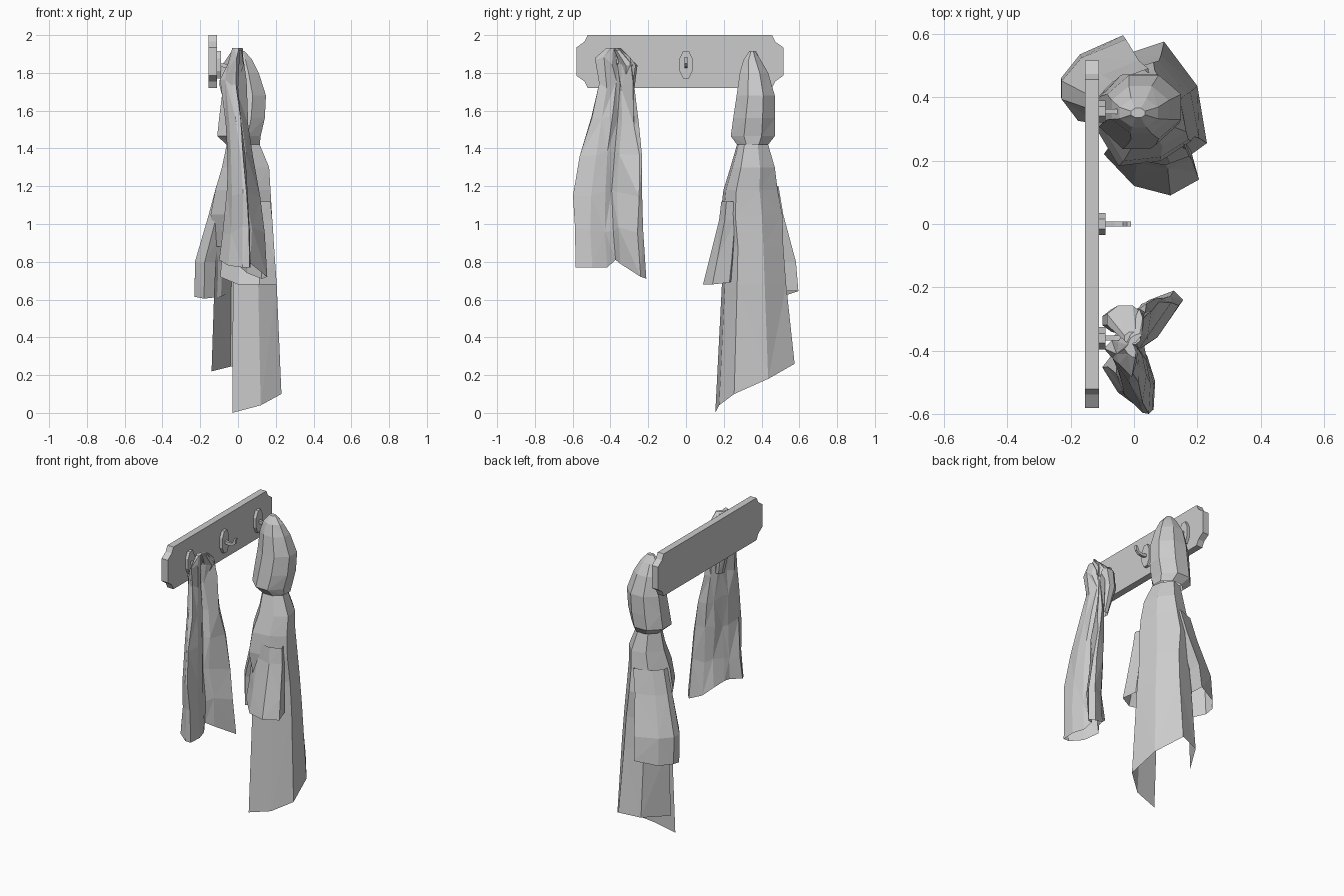
import bpy
import random

random.seed(4)


def make(name, verts, faces):
    me = bpy.data.meshes.new(name)
    me.from_pydata(verts, [], faces)
    me.update()
    ob = bpy.data.objects.new(name, me)
    bpy.context.collection.objects.link(ob)
    return ob


def prism_x(name, pts, x0, x1):
    """Extrude a (y, z) outline along x."""
    n = len(pts)
    v = [(x, y, z) for x in (x0, x1) for y, z in pts]
    f = [(i, (i + 1) % n, n + (i + 1) % n, n + i) for i in range(n)]
    return make(name, v, f + [tuple(range(n))[::-1], tuple(range(n, 2 * n))])


def loft(name, profile, levels, cap=False, gap_from=99, crease=0.0):
    """Fit an (x, y, dz) profile into the box of each level (z, x0, x1, y0, y1).
    dz droops the last level; the last segment is left open from row gap_from."""
    xs = [p[0] for p in profile]
    ys = [p[1] for p in profile]
    n, v, f = len(profile), [], []
    for k, (z, x0, x1, y0, y1) in enumerate(levels):
        last = k == len(levels) - 1
        for px, py, dz in profile:
            u = (px - min(xs)) / (max(xs) - min(xs))
            w = (py - min(ys)) / (max(ys) - min(ys))
            c = 0 if last or k == 0 else crease
            v.append((x0 + u * (x1 - x0) + random.uniform(-c, c),
                      y0 + w * (y1 - y0) + random.uniform(-c, c),
                      z + (dz if last else random.uniform(-3 * c, 3 * c))))
    for k in range(len(levels) - 1):
        for i in range(n):
            if i == n - 1 and k >= gap_from:
                continue
            j = (i + 1) % n
            a, b, c, d = k * n + i, k * n + j, (k + 1) * n + j, (k + 1) * n + i
            # split the non-planar quads, alternating like creased cloth
            f += [(a, d, c), (a, c, b)] if (i + k) % 2 else [(a, d, b), (b, d, c)]
    if cap:
        f.append(tuple(range(n)))
    return make(name, v, f)


# Backboard with scooped corners
corner = [(.5475, .075), (.505, .105), (.4875, .14)]
outline = (corner + [(-y, z) for y, z in corner[::-1]]
           + [(-y, -z) for y, z in corner] + [(y, -z) for y, z in corner[::-1]])
prism_x("backboard", [(y - .0325, z + 1.86) for y, z in outline], -.155, -.11)

# Three hook plates and flat J-shaped hooks
plate = [(.035, 1.875), (.015, 1.917), (-.015, 1.917), (-.035, 1.875),
         (-.035, 1.81), (-.015, 1.77), (.015, 1.77), (.035, 1.81)]
path = [(-.095, 1.852, 1.832), (-.06, 1.847, 1.827), (-.035, 1.852, 1.832)]
tip = [(-.01, 1.885), (-.022, 1.885)]
hook = ([(x, lo) for x, hi, lo in path] + [(-.014, 1.85)] + tip
        + [(x, hi) for x, hi, lo in path[::-1]])
for k, y in enumerate((-.36, 0, .355)):
    prism_x(f"hook_plate_{k}", [(y + a, z) for a, z in plate], -.11, -.09)
    n = len(hook)
    v = [(x, y + s, z) for s in (-.008, .008) for x, z in hook]
    f = [(i, (i + 1) % n, n + (i + 1) % n, n + i) for i in range(n)]
    make(f"hook_{k}", v, f + [tuple(range(n))[::-1], tuple(range(n, 2 * n))])

# Robe hood hanging from its peak
ring = [(-1, -.4, 0), (-.35, -1, 0), (.4, -1, 0), (1, -.4, 0),
        (1, .4, 0), (.4, 1, 0), (-.4, 1, 0), (-1, .4, 0)]
loft("robe_hood", ring, [
    (1.915, -.01, .035, .335, .365), (1.87, -.045, .075, .305, .395),
    (1.80, -.07, .11, .285, .435), (1.68, -.085, .148, .268, .47),
    (1.56, -.10, .142, .25, .472), (1.465, -.11, .12, .237, .47),
    (1.42, -.06, .115, .27, .435)], cap=True)

# Robe body: shoulders, then open on the wall side with a slanting hem
hem = [(-.03, .155, 0), (.12, .175, .04), (.23, .255, .10), (.2, .435, .18),
       (.095, .575, .26), (-.04, .53, .245), (-.14, .36, .22)]
loft("robe_body", hem, [
    (1.42, -.06, .115, .27, .435), (1.30, -.085, .165, .235, .47),
    (1.18, -.12, .172, .198, .485), (1.05, -.145, .18, .183, .51),
    (.88, -.115, .19, .20, .515),
    (.68, -.125, .205, .19, .53), (0, -.14, .23, .155, .575)], gap_from=4)

# Robe sleeves growing out of the shoulders and flaring to open cuffs
cuff_front = [(-.095, .22, .04), (0, .12, 0), (.115, .09, 0), (.205, .14, 0),
              (.18, .23, .01), (.04, .28, .04)]
loft("robe_sleeve_front", cuff_front, [
    (1.12, -.07, .172, .187, .29), (1.02, -.07, .182, .175, .29),
    (.82, -.085, .195, .125, .285), (.68, -.095, .205, .09, .28)])
cuff_back = [(-.18, .33, 0), (-.23, .40, .01), (-.23, .46, .02), (-.17, .535, .02),
             (-.035, .595, .04), (-.03, .51, .04), (-.09, .40, .01)]
loft("robe_sleeve_back", cuff_back, [
    (1.20, -.115, .05, .31, .49), (1.05, -.155, .02, .315, .515),
    (.80, -.228, -.02, .325, .582), (.605, -.23, -.03, .33, .595)])

# Towel draped over the first hook in two folded wings
wings = [(-.04, -.345, .05), (-.005, -.28, .02), (.05, -.24, -.03), (.13, -.21, -.06),
         (.16, -.24, -.05), (.07, -.35, .02), (.02, -.375, .04), (.045, -.42, 0),
         (.07, -.50, 0), (.065, -.59, 0), (.025, -.59, 0), (-.05, -.535, .01),
         (-.10, -.455, .04), (-.05, -.39, .05)]
loft("towel", wings, [
    (1.932, -.03, .025, -.42, -.345), (1.86, -.06, .035, -.475, -.275),
    (1.74, -.09, .042, -.455, -.27), (1.55, -.062, .055, -.50, -.25),
    (1.36, -.062, .085, -.555, -.227), (1.17, -.06, .11, -.592, -.228),
    (.97, -.075, .14, -.585, -.23), (.77, -.10, .155, -.585, -.21)],
    cap=True, crease=.009)

# Bunched fold of the towel behind the hook
loft("towel_fold", ring, [
    (1.92, -.03, .02, -.38, -.34), (1.84, -.085, .03, -.345, -.257),
    (1.74, -.10, -.01, -.34, -.27), (1.55, -.05, .0, -.35, -.29)], cap=True)
